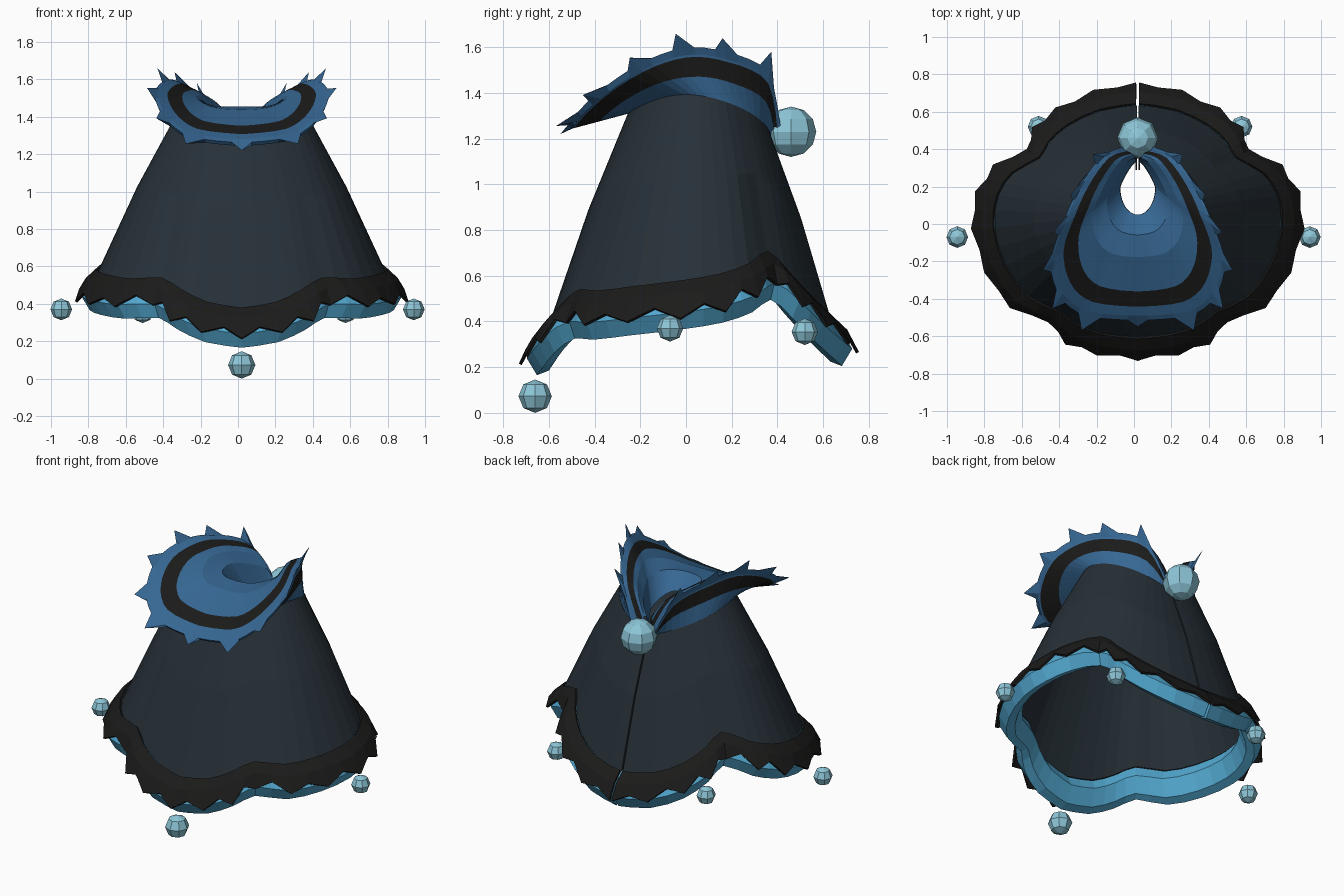
import bpy, bmesh, math, random
from mathutils import Vector

random.seed(4)
if "Cube" in bpy.data.objects:
    bpy.data.objects.remove(bpy.data.objects["Cube"], do_unlink=True)

AXIS = 0.02   # the garment hangs slightly off centre
SLIT = 0.008  # half width of the back opening


def material(name, rgb):
    m = bpy.data.materials.new(name)
    m.use_nodes = True
    m.diffuse_color = (*rgb, 1)
    bsdf = next(n for n in m.node_tree.nodes if n.type == 'BSDF_PRINCIPLED')
    bsdf.inputs["Base Color"].default_value = (*rgb, 1)
    bsdf.inputs["Roughness"].default_value = 0.9
    return m


charcoal = material("charcoal cloth", (0.02, 0.03, 0.039))
black = material("black trim", (0.011, 0.0108, 0.0105))
blue = material("deep blue cloth", (0.037, 0.135, 0.29))
sky = material("sky blue lining", (0.085, 0.39, 0.63))
pale = material("pale blue ball", (0.27, 0.57, 0.69))


def refine(points):
    """Insert a smooth midpoint between neighbouring points."""
    p = [Vector(q) for q in points]
    out = []
    for i in range(len(p) - 1):
        before, after = p[max(i - 1, 0)], p[min(i + 2, len(p) - 1)]
        out += [p[i], (p[i] + p[i + 1]) * 0.5625 - (before + after) * 0.0625]
    return out + [p[-1]]


def sheet(name, half, mats, row_mat=lambda r: 0, closed=False, thickness=0.0):
    """Skin a half set of columns (front to back) and its mirror image."""
    mirrored = [[Vector((-p.x, p.y, p.z)) for p in col] for col in half[:0:-1]]
    bm = bmesh.new()
    cols = [[bm.verts.new(p + Vector((AXIS, 0, 0))) for p in col] for col in mirrored + half]
    n = len(cols[0])
    for a, b in zip(cols, cols[1:]):
        for r in range(n if closed else n - 1):
            s = (r + 1) % n
            f = bm.faces.new((a[r], a[s], b[s], b[r]))
            f.material_index = row_mat(r)
    if closed:
        bm.faces.new(cols[0])
        bm.faces.new(cols[-1])
    bmesh.ops.recalc_face_normals(bm, faces=bm.faces)
    me = bpy.data.meshes.new(name)
    bm.to_mesh(me)
    bm.free()
    ob = bpy.data.objects.new(name, me)
    bpy.context.collection.objects.link(ob)
    for m in mats:
        me.materials.append(m)
    if thickness:
        mod = ob.modifiers.new("Thickness", 'SOLIDIFY')
        mod.thickness = thickness
        mod.offset = 0


# Scalloped hem line from front centre to the back slit
hem = refine([(0, -0.60, 0.37), (0.18, -0.58, 0.40), (0.32, -0.53, 0.47),
              (0.42, -0.46, 0.53), (0.58, -0.38, 0.525), (0.70, -0.22, 0.545),
              (0.76, -0.02, 0.57), (0.74, 0.15, 0.60), (0.66, 0.27, 0.645),
              (0.52, 0.35, 0.70), (0.47, 0.43, 0.62), (0.37, 0.52, 0.52),
              (0.20, 0.60, 0.44), (SLIT, 0.63, 0.41)])
NOTCHES = (6, 18)
last = len(hem) - 1


def hem_offset(i, out, up):
    """Move a hem point outward and upward; notches flare less."""
    p = hem[i]
    radial = Vector((p.x, p.y, 0)).normalized()
    if i == last:
        radial.x = 0
    near = min(abs(i - n) for n in NOTCHES)
    return p + radial * out * (0.7 if near == 0 else 0.9 if near == 1 else 1) + Vector((0, 0, up))


def shoulder(s):
    a = math.pi * s
    rise = math.sin(a) ** (2 if s < 0.5 else 1)
    return Vector((max(0.36 * math.sin(a), SLIT), 0.06 - 0.31 * math.cos(a),
                   1.255 + 0.055 * math.cos(a) + 0.13 * rise))


def neck(s):
    a = math.pi * s
    taper = min(1, 1 + 0.5 * math.cos(a))
    return Vector((max(0.095 * math.sin(a) * taper, SLIT), 0.195 - 0.145 * math.cos(a),
                   1.29 + 0.08 * math.cos(a)))


# Cloak body: neck, shoulder, gently bulged middle, hem
body = []
for i, low in enumerate(hem):
    s = i / last
    top = shoulder(s)
    mid = top.lerp(low, 0.45)
    bulge = Vector((mid.x, mid.y, 0)).normalized() * 0.015
    if i == last:
        bulge.x = 0
    col = [neck(s) - Vector((0, 0, 0.06)), top, mid + bulge, low]
    if i == 0:
        for p in col:
            p.x = 0
    body.append(col)
# edges folded inward along the back opening
body.append([p - Vector((0, 0.05, 0)) for p in body[-1]])
sheet("cloak_body", body, [charcoal], thickness=0.01)

# Ragged black trim flaring over the hem
trim = []
for i in range(last + 1):
    tooth = (0.04 if i % 2 else -0.015) + random.uniform(-0.015, 0.015)
    trim.append([hem_offset(i, 0.01, 0.005), hem_offset(i, 0.07, -0.05),
                 hem_offset(i, 0.116 - tooth * 0.4, -0.135 + tooth)])
sheet("hem_trim", trim, [black], thickness=0.014)

# Padded lining rolled under the hem
PROFILE = [(0.01, -0.02), (0.06, -0.06), (0.097, -0.13), (0.052, -0.205),
           (0.0, -0.185), (-0.045, -0.08), (-0.012, -0.01)]
lining = [[hem_offset(i, out, up) for out, up in PROFILE] for i in range(last + 1)]
sheet("hem_lining", lining, [sky], closed=True)

# Saddle-shaped collar: upper face, spiked rim and an underside down to the shoulders
rim = refine(refine([(0, -0.49, 1.28), (0.26, -0.47, 1.31), (0.40, -0.37, 1.41),
                     (0.45, -0.19, 1.53), (0.39, 0.0, 1.595), (0.31, 0.18, 1.575),
                     (0.18, 0.36, 1.48), (0.05, 0.40, 1.22)]))
collar = []
for i, edge in enumerate(rim):
    s = i / (len(rim) - 1)
    base, foot = neck(s), shoulder(s)
    if i == 0:
        base.x = foot.x = 0
    front = max(math.cos(math.pi * s), 0)
    col = []
    for f in (0, 0.2, 0.42, 0.58 + 0.18 * front, 0.83 + 0.08 * front, 1):
        p = base.lerp(edge, f)
        p.z += 0.11 * math.sin(math.pi * f ** 0.6)
        col.append(p)
    # a spike on every fourth column
    outward = (edge - base).normalized()
    if i % 4 == 0 and i < len(rim) - 1:
        reach = 0.06 if i == 0 else random.uniform(0.08, 0.12)
        col.append(edge + outward * reach - Vector((0, 0, 0.05 * front)))
    else:
        col.append(edge + outward * 0.025 - Vector((0, 0, 0.015)))
    under = edge + outward * 0.008 - Vector((0, 0, 0.035))
    col += [foot.lerp(under, f) for f in (1, 0.95, 0.52, 0)]
    collar.append(col)
sheet("collar", collar, [blue, black], row_mat=lambda r: 1 if r in (3, 8) else 0)

# Pale balls hanging from the hem, and the clasp at the back of the neck
BALLS = [("front_ball", (0.02, -0.66, 0.073), 0.073),
         ("right_ball", (-0.945, -0.07, 0.37), 0.058),
         ("left_ball", (0.94, -0.07, 0.37), 0.058),
         ("back_right_ball", (-0.51, 0.52, 0.355), 0.058),
         ("back_left_ball", (0.575, 0.52, 0.355), 0.058),
         ("neck_clasp_ball", (0.02, 0.46, 1.23), 0.11)]
for name, place, radius in BALLS:
    bpy.ops.mesh.primitive_uv_sphere_add(segments=8, ring_count=4 if radius < 0.1 else 6,
                                         radius=radius, location=place)
    ob = bpy.context.object
    ob.name = name
    ob.data.materials.append(pale)
